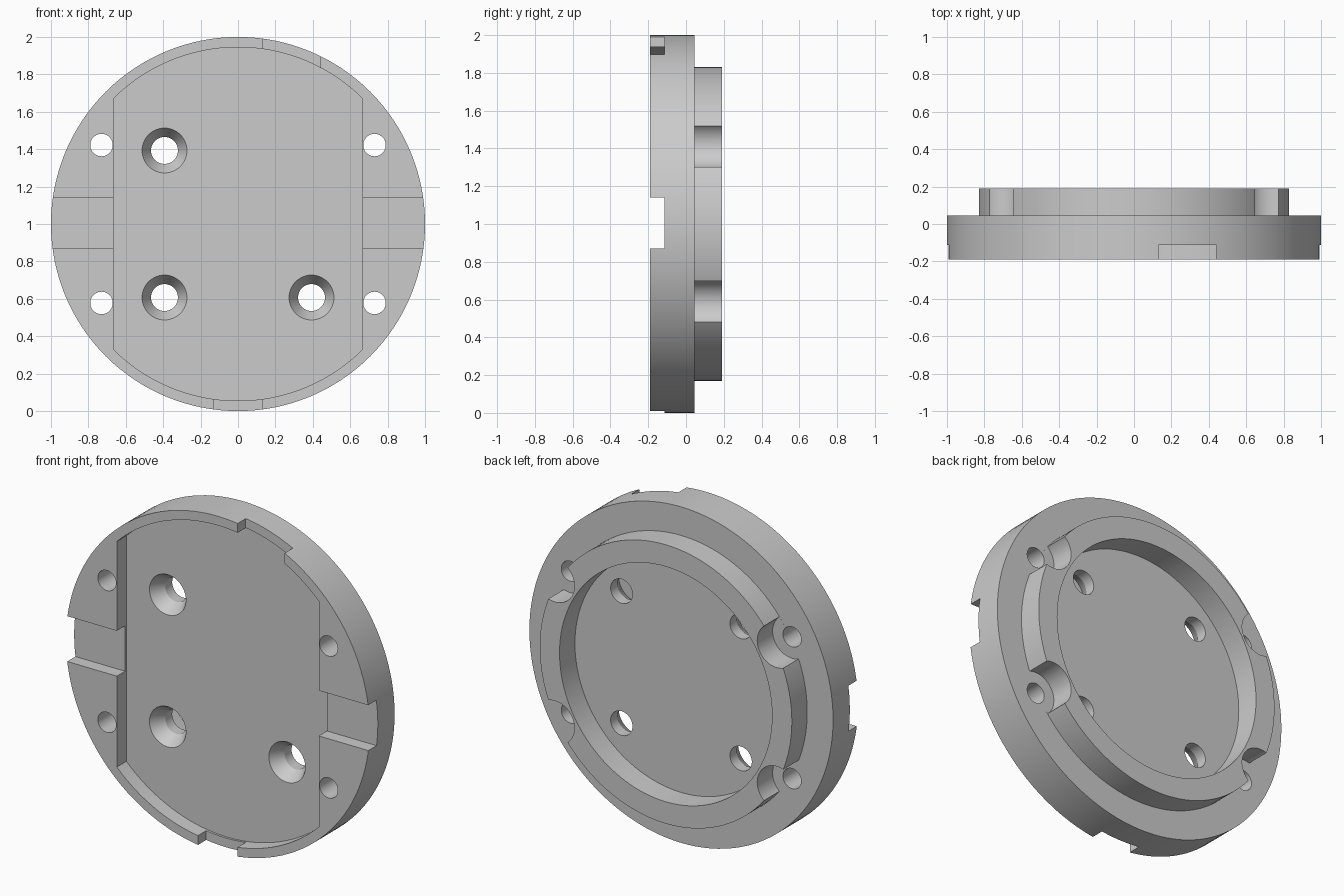
import bpy, bmesh, math

if "Cube" in bpy.data.objects:
    bpy.data.objects.remove(bpy.data.objects["Cube"])

CZ = 1.0        # height of the disc axis (axis runs along y)
FLOOR = -.10    # front pocket floor


def make_object(name, bm):
    bmesh.ops.recalc_face_normals(bm, faces=bm.faces[:])
    mesh = bpy.data.meshes.new(name)
    bm.to_mesh(mesh)
    bm.free()
    ob = bpy.data.objects.new(name, mesh)
    bpy.context.collection.objects.link(ob)
    return ob


def prism(name, outline, y0, y1):
    """Extrude an x/z outline from y0 to y1."""
    bm = bmesh.new()
    face = bm.faces.new([bm.verts.new((x, y0, z)) for x, z in outline])
    new = bmesh.ops.extrude_face_region(bm, geom=[face])["geom"]
    moved = [v for v in new if isinstance(v, bmesh.types.BMVert)]
    bmesh.ops.translate(bm, verts=moved, vec=(0, y1 - y0, 0))
    return make_object(name, bm)


def turned(name, profile, x, z, steps):
    """Revolve (radius, y) points about the y direction through x, z."""
    bm = bmesh.new()
    vs = [bm.verts.new((x + r, y, z)) for r, y in profile]
    es = [bm.edges.new(pair) for pair in zip(vs, vs[1:])]
    bmesh.ops.spin(bm, geom=vs + es, cent=(x, 0, z), axis=(0, 1, 0),
                   angle=2 * math.pi, steps=steps)
    bmesh.ops.remove_doubles(bm, verts=bm.verts[:], dist=1e-4)
    return make_object(name, bm)


def circle(x, z, r, n=48):
    return [(x + r * math.cos(2 * math.pi * i / n), z + r * math.sin(2 * math.pi * i / n))
            for i in range(n)]


def box(x0, x1, z0, z1):
    return [(x0, z0), (x1, z0), (x1, z1), (x0, z1)]


# Turned body: wide flange and raised rear ring
body = turned("mounting_disc", [(0, .045), (.70, .045), (.70, .19), (.83, .19),
                                (.83, .045), (1, .045), (1, -.19), (0, -.19)], 0, CZ, 128)

# Front pocket: round top and bottom, straight sides
half, rad = .665, .945
a0 = math.acos(half / rad)
arc = [a0 + (math.pi - 2 * a0) * i / 40 for i in range(41)]
pocket = [(rad * math.cos(a), CZ + rad * math.sin(a)) for a in arc]
pocket += [(-x, 2 * CZ - z) for x, z in pocket]
cutters = [prism("front_pocket", pocket, -.3, FLOOR)]

# Countersunk screw holes, side holes and round clearances in the rear ring
sink = [(0, -.18), (.12, -.18), (.12, FLOOR), (.072, -.02), (.072, .1), (0, .1)]
for sx in (-1, 1):
    for sz in (-1, 1):
        cutters.append(turned("screw_hole", sink, sx * .393, CZ + sz * .393, 48))
        side = (sx * .73, CZ + sz * .422)
        cutters.append(prism("side_hole", circle(*side, .06), -.3, .3))
        cutters.append(prism("ring_clearance", circle(*side, .128), .0452, .3))

# Notches in the front rim: left, right, top, bottom
for outline in (box(-1.1, -.6, .87, 1.14), box(.6, 1.1, .87, 1.14),
                box(.13, .44, 1.75, 2.1), box(-.13, .13, -.1, .2)):
    cutters.append(prism("rim_notch", outline, -.3, -.113))

bpy.context.view_layer.objects.active = body
body.select_set(True)
for cutter in cutters:
    cutter.hide_render = True
    mod = body.modifiers.new("cut", "BOOLEAN")
    mod.operation, mod.solver, mod.object = "DIFFERENCE", "EXACT", cutter
    bpy.ops.object.modifier_apply(modifier=mod.name)
    bpy.data.objects.remove(cutter)

bpy.ops.object.shade_smooth_by_angle(angle=math.radians(30))
